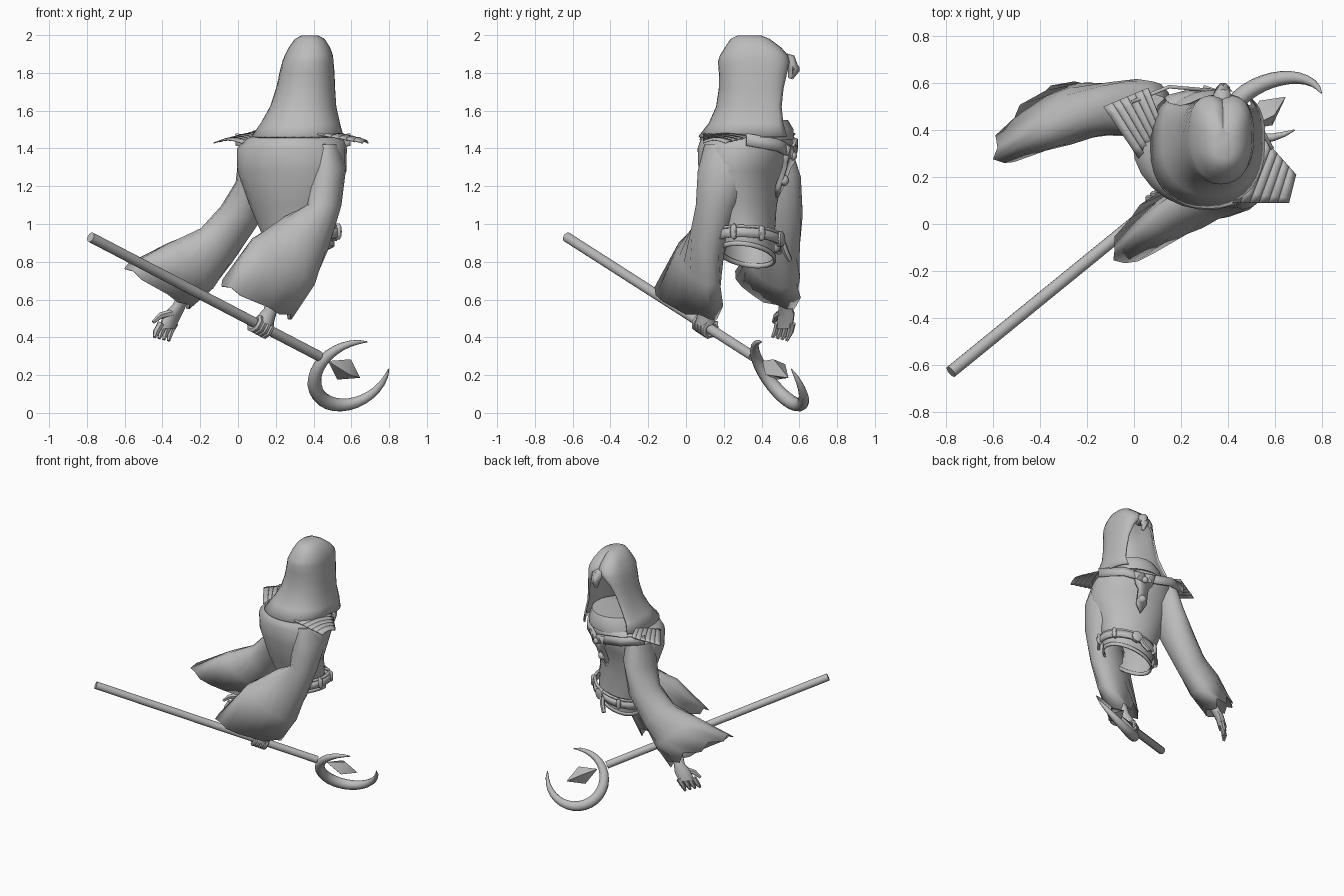
import bpy, bmesh, math
from math import sin, cos, pi, radians
from mathutils import Vector as V

cube = bpy.data.objects.get("Cube")
if cube:
    bpy.data.objects.remove(cube, do_unlink=True)

grey = bpy.data.materials.new("plain_grey")
grey.use_nodes = True
grey.diffuse_color = (0.5, 0.5, 0.5, 1)
grey.node_tree.nodes["Principled BSDF"].inputs["Base Color"].default_value = (0.5, 0.5, 0.5, 1)
parts = []


def finish(name, bm, thick=0.0):
    bmesh.ops.recalc_face_normals(bm, faces=bm.faces)
    me = bpy.data.meshes.new(name)
    bm.to_mesh(me)
    bm.free()
    me.materials.append(grey)
    ob = bpy.data.objects.new(name, me)
    bpy.context.collection.objects.link(ob)
    if thick:
        m = ob.modifiers.new("thickness", "SOLIDIFY")
        m.thickness = thick
        m.offset = 0
    parts.append(ob)
    return ob


def loft(name, rings, closed=True, caps=(True, True), thick=0.0):
    """Skin a list of point rings."""
    bm = bmesh.new()
    vs = [[bm.verts.new(p) for p in r] for r in rings]
    n = len(rings[0])
    for a, b in zip(vs, vs[1:]):
        for i in range(n if closed else n - 1):
            j = (i + 1) % n
            bm.faces.new((a[i], a[j], b[j], b[i]))
    for ring, cap in ((vs[0], caps[0]), (vs[-1], caps[1])):
        if cap:
            bm.faces.new(ring)
    return finish(name, bm, thick)


def ellipse(c, u, v, n=16):
    c, u, v = V(c), V(u), V(v)
    return [c + u * cos(2 * pi * i / n) + v * sin(2 * pi * i / n) for i in range(n)]


def tube(name, pts, radii, n=8):
    pts = [V(p) for p in pts]
    rings, u = [], None
    for i, p in enumerate(pts):
        t = (pts[min(i + 1, len(pts) - 1)] - pts[max(i - 1, 0)]).normalized()
        u = t.orthogonal() if u is None else u - t * u.dot(t)
        u.normalize()
        rings.append(ellipse(p, u * radii[i], t.cross(u) * radii[i], n))
    return loft(name, rings)


def plate(name, outline, thick):
    bm = bmesh.new()
    bm.faces.new([bm.verts.new(p) for p in outline])
    return finish(name, bm, thick)


# body frame: the figure looks towards +y, turned slightly to +x
side, fwd, up = V((0.95, -0.32, 0)), V((0.32, 0.95, 0)), V((0, 0, 1))

# torso, open at the waist; the hem rises towards the left hip
torso = [(0.83, 0.335, 0.325, 0.17, 0.14, 0.06), (0.95, 0.325, 0.32, 0.185, 0.145, 0.045),
         (1.1, 0.29, 0.3, 0.225, 0.175, 0.02), (1.28, 0.285, 0.29, 0.295, 0.215, 0),
         (1.4, 0.285, 0.315, 0.295, 0.25, 0), (1.45, 0.3, 0.32, 0.26, 0.24, 0),
         (1.5, 0.31, 0.33, 0.15, 0.17, 0)]
loft("torso", [ellipse((x, y, z), side * s + up * tilt, fwd * d, 24)
               for z, x, y, s, d, tilt in torso], caps=(False, True))
loft("waist_rim", [ellipse((0.335, 0.325, z), side * 0.172 + up * 0.06, fwd * 0.142, 24)
                   for z in (0.825, 0.85)], caps=(False, False), thick=0.012)

# hood: D-shaped sections, wide at the face, closing above the opening
hood = [(1.46, 0.315, 0.32, 0.24, 0.25, 40), (1.53, 0.33, 0.345, 0.205, 0.22, 50),
        (1.62, 0.345, 0.355, 0.17, 0.19, 48), (1.72, 0.358, 0.36, 0.15, 0.18, 40),
        (1.8, 0.365, 0.36, 0.14, 0.18, 24), (1.86, 0.37, 0.36, 0.13, 0.185, 6),
        (1.89, 0.375, 0.36, 0.122, 0.175, 0), (1.93, 0.378, 0.355, 0.105, 0.145, 0),
        (1.975, 0.38, 0.34, 0.075, 0.1, 0), (1.993, 0.38, 0.335, 0.04, 0.06, 0)]
rings = []
for z, x, y, w, d, gap in hood:
    ring = []
    for i in range(29):
        t = radians(gap + (360 - 2 * gap) * i / 28)
        e = 0.62 if cos(t) > 0 else 0.9
        ring.append(V((x + w * math.copysign(abs(sin(t)) ** e, sin(t)),
                       y + d * math.copysign(abs(cos(t)) ** e, cos(t)), z)))
    rings.append(ring)
loft("hood", rings, closed=False, caps=(False, True), thick=0.012)

# cowl closing the hood below the face opening
loft("cowl", [ellipse((x, y, z), (w, 0, 0), (0, d, 0), 24) for z, x, y, w, d in
              ((1.445, 0.315, 0.32, 0.235, 0.25), (1.5, 0.325, 0.335, 0.215, 0.235),
               (1.55, 0.335, 0.35, 0.185, 0.19))])

# folded hood peak and its diamond
tube("hood_peak", [(0.375, 0.5, 1.87), (0.378, 0.55, 1.86), (0.38, 0.57, 1.82),
                   (0.38, 0.55, 1.77)], [0.04, 0.04, 0.032, 0.01], 8)
loft("hood_diamond", [ellipse((0.38, 0.575 + dy, 1.82), (r, 0, 0), (0, 0, r * 1.4), 4)
                      for dy, r in ((-0.01, 0.04), (0.025, 0.008))])

# sleeves with ragged flared cuffs: centre, first half axis, second half axis
left_sleeve = [((0.46, 0.22, 1.42), (0.07, 0, 0.0), (0, 0.12, 0)),
               ((0.465, 0.215, 1.28), (0.105, 0, 0.02), (0, 0.15, 0)),
               ((0.455, 0.165, 1.1), (0.09, 0, 0.0), (0, 0.11, 0)),
               ((0.36, 0.13, 0.95), (0.115, 0, -0.085), (0, 0.105, 0)),
               ((0.24, 0.07, 0.8), (0.155, 0.08, -0.12), (-0.05, 0.085, 0.03)),
               ((0.1, 0.01, 0.6), (0.18, 0.16, -0.08), (-0.06, 0.075, 0.045))]
right_sleeve = [((0.09, 0.42, 1.42), (0.08, 0, 0.03), (0, 0.13, 0)),
                ((0.08, 0.45, 1.25), (0.09, 0, 0.03), (0, 0.155, 0)),
                ((0.01, 0.495, 1.05), (0.1, 0, -0.04), (0, 0.12, 0)),
                ((-0.115, 0.49, 0.885), (0.08, 0.02, -0.09), (0, 0.11, 0)),
                ((-0.25, 0.47, 0.78), (0.115, 0.08, -0.115), (-0.03, 0.105, 0.03)),
                ((-0.42, 0.43, 0.67), (0.17, 0.15, -0.1), (-0.045, 0.08, 0.045))]
for name, secs in (("left_sleeve", left_sleeve), ("right_sleeve", right_sleeve)):
    rings = [ellipse(*s) for s in secs]
    along = (V(secs[-1][0]) - V(secs[-2][0])).normalized()
    rings[-1] = [p + along * (0.03 * cos(3 * i)) for i, p in enumerate(rings[-1])]
    loft(name, rings, caps=(True, False), thick=0.006)

# shoulder guards: overlapping bowed slats between a front rail and a back rail
guards = {"left": ((0.69, 0.21), (0.54, 0.38), (0.66, 0.09), (0.42, 0.09)),
          "right": ((-0.13, 0.5), (0.06, 0.58), (0.02, 0.28), (0.13, 0.4))}
for name, rails in guards.items():
    f0, f1, b0, b1 = [V((x, y, 0)) for x, y in rails]
    for k in range(6):
        rows = []
        for t, z in ((k / 6, 1.428 + 0.007 * k), ((k + 1.2) / 6, 1.442 + 0.007 * k)):
            f, b = f0.lerp(f1, min(t, 1)), b0.lerp(b1, min(t, 1))
            rows.append([f.lerp(b, i / 6) + up * (z + 0.016 * sin(pi * i / 6)) for i in range(7)])
        loft(f"{name}_shoulder_slat_{k + 1}", rows, closed=False, caps=(False, False), thick=0.006)

# collar straps dropping to the chest in a shallow V
for name, path in (("left", ((0.59, 0.32, 1.45), (0.5, 0.485, 1.42), (0.38, 0.565, 1.38))),
                   ("right", ((-0.01, 0.52, 1.45), (0.15, 0.585, 1.42), (0.37, 0.565, 1.38)))):
    loft(f"{name}_collar_strap", [[V(p) + up * h for p in path] for h in (-0.035, 0.03)],
         closed=False, caps=(False, False), thick=0.015)

# chest pendant with two studs
shape = [(-0.08, 0.06), (-0.03, 0.045), (0.03, 0.045), (0.08, 0.06), (0.06, -0.03),
         (0.035, -0.06), (0.035, -0.16), (0, -0.22), (-0.035, -0.16), (-0.035, -0.06),
         (-0.06, -0.03)]
top = V((0.37, 0.555, 1.36))
place = lambda a, h: top + side * a + up * h + fwd * (0.38 * min(h, 0))
plate("chest_pendant", [place(a, h) for a, h in shape], 0.025)
for i, (h, r) in enumerate(((0.0, 0.025), (-0.13, 0.03))):
    c = place(0, h) + fwd * 0.01
    loft(f"pendant_stud_{i + 1}", [ellipse(c + fwd * r * d, side * r * w, up * r * w, 12)
                                   for d, w in ((0, 1), (0.5, 0.85), (0.85, 0.4))])

# tilted belt with buckles and a hanging tail
belt, hip, front = V((0.33, 0.32, 0.905)), side * 0.205 + up * 0.05, fwd * 0.185 + up * 0.01
for name, low, high, grow in (("belt", -0.025, 0.025, 1), ("belt_edge", 0.028, 0.042, 0.97)):
    loft(name, [ellipse(belt + up * h, hip * grow, front * grow, 28) for h in (low, high)],
         caps=(False, False), thick=0.018)
for i, deg in enumerate((0, 45, 90, 135, 180)):
    t = radians(deg)
    out = (side * cos(t) + fwd * sin(t)).normalized()
    tan = out.cross(up)
    c = belt + hip * cos(t) + front * sin(t) + up * 0.005
    w = 0.04 if deg == 90 else 0.018
    loft(f"belt_buckle_{i + 1}", [ellipse(c + out * d, tan * w * r, up * 0.042 * r, 8)
                                  for d, r in ((-0.01, 1), (0.015, 1), (0.022, 0.7))])
tube("belt_tail", [belt + fwd * 0.19 - side * 0.03, (0.35, 0.525, 0.86), (0.32, 0.55, 0.81)],
     [0.018, 0.018, 0.014], 6)

# staff
start, end = V((-0.78, -0.63, 0.93)), V((0.43, 0.355, 0.3))
axis = (end - start).normalized()
rise = V((0.555, -0.39, 0.814))
rise = (rise - axis * rise.dot(axis)).normalized()
cross = axis.cross(rise)
tube("staff", [start, end], [0.027, 0.027], 12)

# crescent head
hub = V((0.585, 0.495, 0.198))
arc = [(i / 24, radians(103 + 295 * i / 24)) for i in range(25)]
tube("crescent", [hub + (axis * cos(t) + rise * sin(t)) * (0.19 + 0.035 * abs(2 * f - 1) ** 3)
                  for f, t in arc],
     [0.003 + 0.035 * sin(pi * f) ** 0.7 for f, t in arc], 10)

# floating crystal, rolled a little about the staff line
gem = V((0.562, 0.473, 0.23))
roll_a, roll_b = rise - cross * 0.2, cross + rise * 0.2
loft("crystal", [ellipse(gem + axis * d, roll_a * r, roll_b * r, 4)
                 for d, r in ((-0.115, 0.002), (0, 0.064), (0.115, 0.002))])

# open hand
palm = [((-0.25, 0.49, 0.68), 0.04), ((-0.31, 0.525, 0.57), 0.036),
        ((-0.345, 0.53, 0.52), 0.055), ((-0.375, 0.525, 0.455), 0.05)]
loft("right_palm", [ellipse(c, (r * 0.75, r * 0.75, 0), (-0.02, 0.02, 0.012), 10)
                    for c, r in palm])
for k in range(4):
    a = 0.025 * (k - 1.5)
    tube(f"right_finger_{k + 1}",
         [(-0.37 + a, 0.525 + a, 0.475), (-0.395 + a, 0.515 + a, 0.43),
          (-0.405 + a, 0.495 + a, 0.4 - 0.006 * k)], [0.019, 0.018, 0.009], 6)
tube("right_thumb", [(-0.35, 0.505, 0.53), (-0.41, 0.48, 0.515), (-0.45, 0.465, 0.48)],
     [0.02, 0.018, 0.01], 6)

# gripping hand
grip = start + axis * (0.9 / axis.x)
tube("left_wrist", [(0.2, 0.08, 0.66), (0.17, 0.1, 0.54), grip + V((0.02, 0, 0.02))],
     [0.038, 0.036, 0.052], 10)
for k in range(4):
    c = grip + axis * 0.027 * (k - 1.5)
    tube(f"left_finger_{k + 1}",
         [c + (rise * cos(t) + cross * sin(t)) * 0.042 for t in [radians(45 * i) for i in range(7)]],
         [0.016] * 6 + [0.009], 6)
tube("left_thumb", [grip + rise * 0.035, grip - cross * 0.045 + axis * 0.04,
                    grip - rise * 0.03 - cross * 0.03 + axis * 0.05], [0.02, 0.016, 0.01], 6)

# smooth cloth, crisp edges
bpy.ops.object.select_all(action="DESELECT")
for ob in parts:
    ob.select_set(True)
bpy.context.view_layer.objects.active = parts[0]
bpy.ops.object.shade_smooth_by_angle(angle=radians(48))
